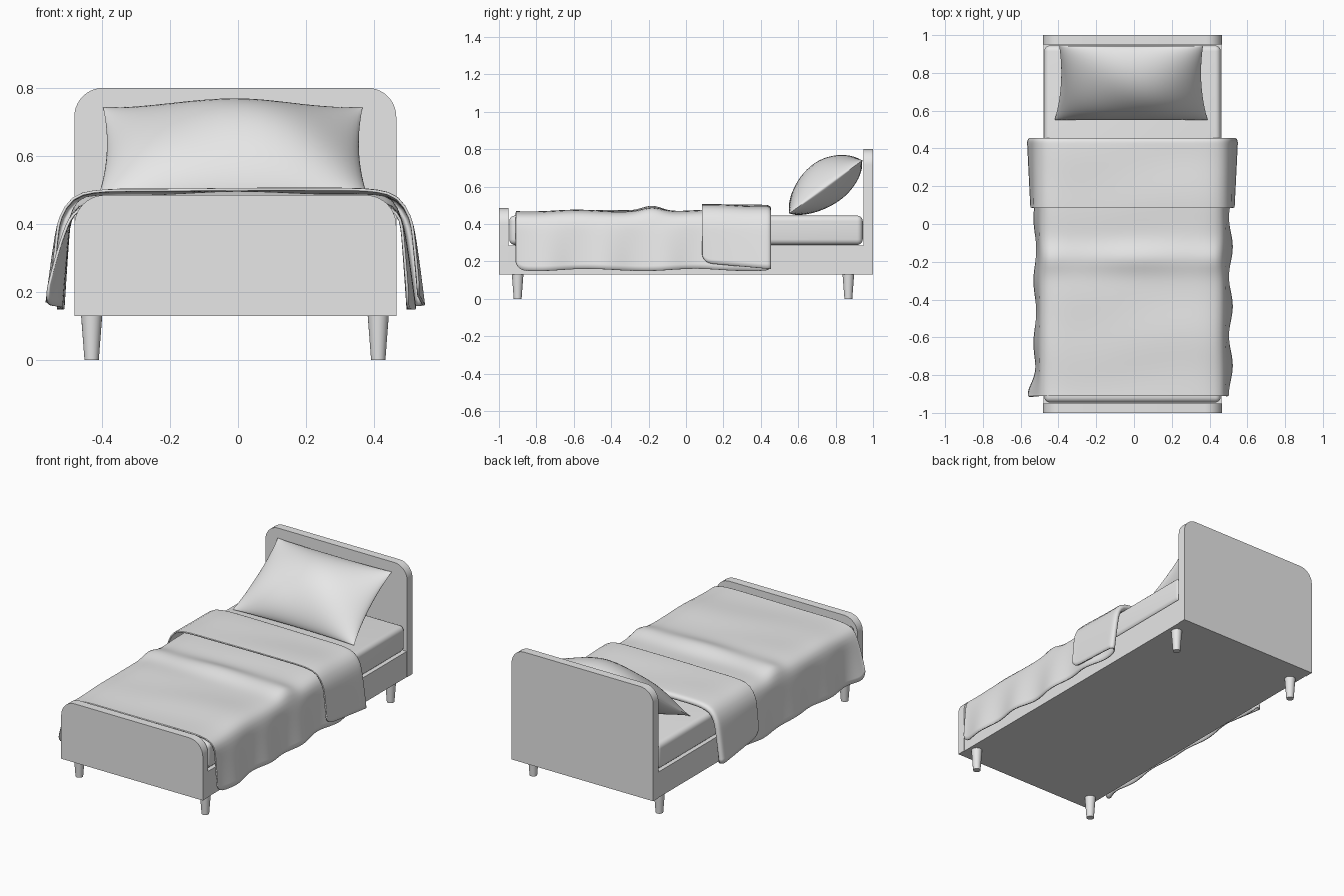
import bpy, bmesh, math
from mathutils import Matrix, Vector

cube = bpy.data.objects.get("Cube")
if cube:
    bpy.data.objects.remove(cube, do_unlink=True)

CX = -0.008       # middle of the frame
HALF = 0.473      # half width of the frame

grey = bpy.data.materials.new("light_grey")
grey.use_nodes = True
grey.diffuse_color = (0.8, 0.8, 0.8, 1)
grey.node_tree.nodes["Principled BSDF"].inputs["Base Color"].default_value = (0.8, 0.8, 0.8, 1)


def finish(name, bm, angle=35):
    bmesh.ops.recalc_face_normals(bm, faces=bm.faces)
    mesh = bpy.data.meshes.new(name)
    bm.to_mesh(mesh)
    bm.free()
    mesh.materials.append(grey)
    obj = bpy.data.objects.new(name, mesh)
    bpy.context.collection.objects.link(obj)
    bpy.ops.object.select_all(action='DESELECT')
    obj.select_set(True)
    bpy.context.view_layer.objects.active = obj
    bpy.ops.object.shade_smooth_by_angle(angle=math.radians(angle))
    return obj


def box(name, half_x, y0, y1, z0, z1, bevel=0.0):
    bm = bmesh.new()
    centre = Vector((CX, (y0 + y1) / 2, (z0 + z1) / 2))
    size = Matrix.Diagonal((2 * half_x, y1 - y0, z1 - z0, 1))
    bmesh.ops.create_cube(bm, size=1, matrix=Matrix.Translation(centre) @ size)
    if bevel:
        bmesh.ops.bevel(bm, geom=bm.edges[:], offset=bevel, segments=5,
                        profile=0.5, affect='EDGES')
    return finish(name, bm)


def board(name, y0, y1, top, radius):
    """Upright panel with two rounded top corners."""
    bm = bmesh.new()
    outline = [(-HALF, 0.13), (HALF, 0.13)]
    for sign, start in ((1, 0), (-1, 90)):
        for i in range(11):
            a = math.radians(start + 9 * i)
            outline.append((sign * (HALF - radius) + radius * math.cos(a),
                            top - radius + radius * math.sin(a)))
    face = bm.faces.new([bm.verts.new((CX + x, y0, z)) for x, z in outline])
    out = bmesh.ops.extrude_face_region(bm, geom=[face])
    moved = [v for v in out["geom"] if isinstance(v, bmesh.types.BMVert)]
    bmesh.ops.translate(bm, verts=moved, vec=(0, y1 - y0, 0))
    return finish(name, bm)


# Frame
board("headboard", 0.95, 1.0, 0.80, 0.085)
board("footboard", -1.0, -0.95, 0.485, 0.09)
box("bed_base", HALF - 0.003, -0.95, 0.95, 0.13, 0.285)
box("mattress", HALF - 0.006, -0.945, 0.945, 0.288, 0.445, 0.03)

# Tapered legs
for side, x in (("left", 0.412), ("right", -0.43)):
    for end, y in (("front", -0.9), ("back", 0.868)):
        bm = bmesh.new()
        bmesh.ops.create_cone(bm, cap_ends=True, segments=24, radius1=0.021, radius2=0.031,
                              depth=0.131, matrix=Matrix.Translation((x, y, 0.0655)))
        finish(f"{end}_{side}_leg", bm)


# Blanket: one sheet laid along the bed and turned back on itself near the pillow
def top_height(x, y):
    bump = 0.035 * math.exp(-((y + 0.18) / 0.07) ** 2) * math.exp(-(x / 0.25) ** 2)
    ripple = 0.004 * math.sin(9 * y + 3 * x) + 0.002 * math.sin(17 * y - 6 * x)
    return 0.471 + bump + ripple


def flare(side, y, fold):
    """How far the hanging hem swings outwards."""
    if fold:
        return 0.012 + 0.05 * (y - 0.09)
    if side < 0:
        corner = 0.035 * math.exp(-((y + 0.89) / 0.08) ** 2)
        return 0.018 + corner + 0.008 * math.sin(19 * y + 1)
    return 0.022 + 0.011 * math.sin(20 * y + 4)


def corner_lift(distance, radius=0.05):
    d = min(max(distance, 0), radius)
    return radius - math.sqrt(radius ** 2 - (radius - d) ** 2)


FLAT, REACH, GAP = 0.43, 0.085, 0.011
rows = [(-0.91 + d, 0, False) for d in (0, 0.003, 0.012, 0.028, 0.05)]
rows += [(-0.86 + (FLAT + 0.86) * i / 36, 0, False) for i in range(1, 37)]
for i in range(1, 6):
    a = math.pi * i / 6
    rows.append((FLAT + 0.018 * math.sin(a), GAP * (1 - math.cos(a)), True))
rows += [(FLAT - (FLAT - REACH - 0.05) * i / 9, 2 * GAP, True) for i in range(10)]
rows += [(REACH + d, 2 * GAP, True) for d in (0.028, 0.012, 0.003, 0)]

# Top points: distance from the middle, sag. Then steps down the side.
TOP = [(0, 0), (0.13, 0), (0.26, 0), (0.35, 0), (0.41, 0.004), (0.465, 0.018)]
DROP = [0, 0.2, 0.4, 0.6, 0.8, 1]


def half_section(side, y, off, fold):
    pts = []
    for x, sag in TOP:
        z = top_height(side * x * (1 - (x / 0.5) ** 2), y) - sag + off
        pts.append((CX + side * (x + off * (x / 0.465) ** 6 * 0.6), y, z))
    if fold:
        hem = 0.2 - 0.09 * (y - 0.085) - 0.008 * (side > 0)
        hem += corner_lift(y - REACH)
    else:
        hem = 0.155 + 0.006 * math.sin(11 * y + side) + corner_lift(y + 0.91)
    for f in DROP:
        swing = flare(side, y, fold) * f ** 0.8 + 0.008 * f
        pts.append((CX + side * (0.491 + swing + off), y, 0.415 + (hem - 0.415) * f))
    return pts


bm = bmesh.new()
grid = []
for y, off, fold in rows:
    right = half_section(-1, y, off, fold)
    left = half_section(1, y, off, fold)
    grid.append([bm.verts.new(p) for p in right[:0:-1] + left])
for a, b in zip(grid, grid[1:]):
    for i in range(len(a) - 1):
        bm.faces.new((a[i], a[i + 1], b[i + 1], b[i]))
blanket = finish("blanket", bm, 60)
if blanket.data.polygons[len(TOP) + len(DROP)].normal.z < 0:
    blanket.data.flip_normals()
sub = blanket.modifiers.new("smooth_cloth", 'SUBSURF')
sub.levels = sub.render_levels = 1
thick = blanket.modifiers.new("cloth_thickness", 'SOLIDIFY')
thick.thickness = 0.008
thick.offset = -1

# Pillow: two bulging sheets joined at the seam, leaning on the headboard
N = 28
low, high = Vector((-0.015, 0.55, 0.455)), Vector((-0.015, 0.945, 0.742))
centre, along = (low + high) / 2, (high - low) / 2
out = Vector((0, -along.z, along.y)).normalized()


def pillow_point(i, j, bulge):
    u, v = math.sin(math.pi * (i / N - 0.5)), math.sin(math.pi * (j / N - 0.5))
    width = 0.393 - 0.012 * v
    x = width * u * (1 - 0.055 * (1 - v * v))
    t = v * (1 - 0.03 * (1 - u * u))
    puff = bulge * max((1 - u * u) * (1 - v * v), 0) ** 0.68
    puff *= 1 + 0.06 * math.sin(4 * u + 2 * v)
    p = centre + along * t + out * puff
    p.x += x
    p.y = min(p.y, 0.949)
    p.z = max(p.z, 0.446)
    return p


bm = bmesh.new()
for bulge in (0.135, -0.1):
    g = [[bm.verts.new(pillow_point(i, j, bulge)) for j in range(N + 1)] for i in range(N + 1)]
    for i in range(N):
        for j in range(N):
            bm.faces.new((g[i][j], g[i + 1][j], g[i + 1][j + 1], g[i][j + 1]))
bmesh.ops.remove_doubles(bm, verts=bm.verts, dist=0.0005)
finish("pillow", bm, 60)
